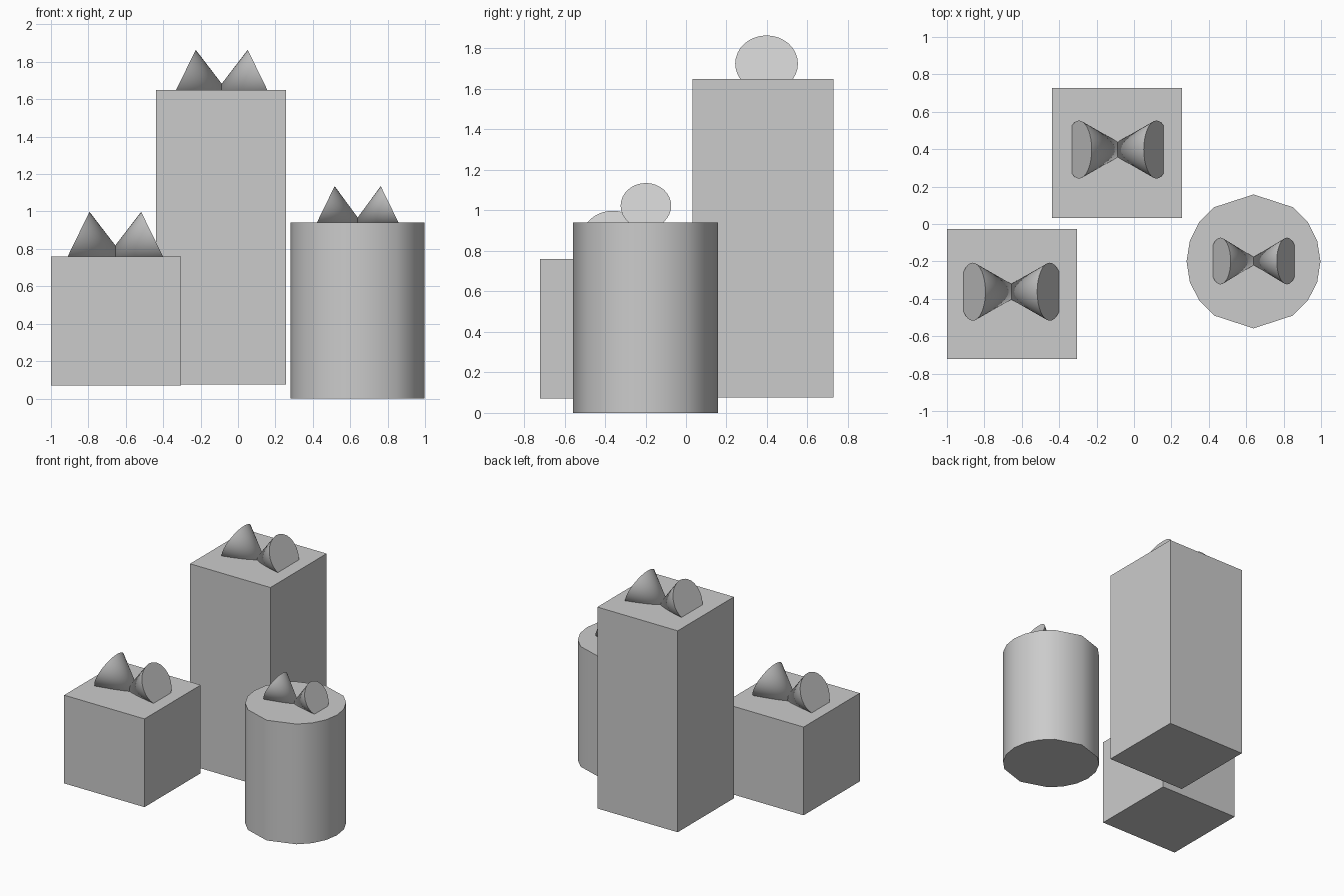
import bpy, bmesh, math
from mathutils import Matrix, Vector

cube = bpy.data.objects.get("Cube")
if cube:
    bpy.data.objects.remove(cube, do_unlink=True)

grey = bpy.data.materials.new("plain grey")
grey.use_nodes = True
GREY = (0.6, 0.6, 0.6, 1)
grey.diffuse_color = GREY
grey.node_tree.nodes["Principled BSDF"].inputs["Base Color"].default_value = GREY


def finish(bm, name, smooth=False):
    bmesh.ops.recalc_face_normals(bm, faces=bm.faces)
    mesh = bpy.data.meshes.new(name)
    bm.to_mesh(mesh)
    bm.free()
    mesh.materials.append(grey)
    obj = bpy.data.objects.new(name, mesh)
    bpy.context.collection.objects.link(obj)
    if smooth:
        bpy.ops.object.select_all(action='DESELECT')
        obj.select_set(True)
        bpy.context.view_layer.objects.active = obj
        bpy.ops.object.shade_smooth_by_angle(angle=math.radians(40))
    return obj


def box(name, centre, size):
    bm = bmesh.new()
    bmesh.ops.create_cube(bm, size=1)
    bmesh.ops.scale(bm, vec=size, verts=bm.verts)
    bmesh.ops.translate(bm, vec=centre, verts=bm.verts)
    finish(bm, name)


def drum(name, x, y, radius, height):
    # Uneven round outline: wide facets beside the front and back points
    angles = [a for a in range(0, 360, 18) if a not in (72, 108, 252, 288)]
    bm = bmesh.new()
    ring = [bm.verts.new((x + radius * math.cos(math.radians(a)),
                          y + radius * math.sin(math.radians(a)), 0)) for a in angles]
    base = bm.faces.new(ring)
    top = bmesh.ops.extrude_face_region(bm, geom=[base], use_keep_orig=True)["geom"]
    bmesh.ops.translate(bm, vec=(0, 0, height),
                        verts=[v for v in top if isinstance(v, bmesh.types.BMVert)])
    finish(bm, name, True)


def bow(name, centre, offset, radius, length):
    # Two cones opening outwards and upwards, tips sunk into the lid
    tilt = math.radians(26)
    for side, label in ((1, "left"), (-1, "right")):
        axis = Vector((side * math.cos(tilt), 0, math.sin(tilt)))
        disc = Vector(centre) + Vector((side * offset, 0, 0))
        turn = Vector((0, 0, -1)).rotation_difference(axis).to_matrix().to_4x4()
        bm = bmesh.new()
        bmesh.ops.create_cone(bm, cap_ends=True, segments=32, radius1=radius,
                              radius2=0, depth=length,
                              matrix=Matrix.Translation(disc - axis * length / 2) @ turn)
        finish(bm, f"{name}_{label}_loop", True)


# Gift boxes
box("tall_box", (-0.09, 0.38, 0.8625), (0.695, 0.695, 1.575))
box("small_box", (-0.652, -0.373, 0.415), (0.695, 0.695, 0.69))
drum("round_box", 0.639, -0.2, 0.358, 0.94)

# Bows
bow("tall_bow", (-0.087, 0.398, 1.725), 0.207, 0.155, 0.311)
bow("small_bow", (-0.656, -0.362, 0.859), 0.206, 0.155, 0.311)
bow("round_bow", (0.64, -0.198, 1.023), 0.178, 0.125, 0.238)
